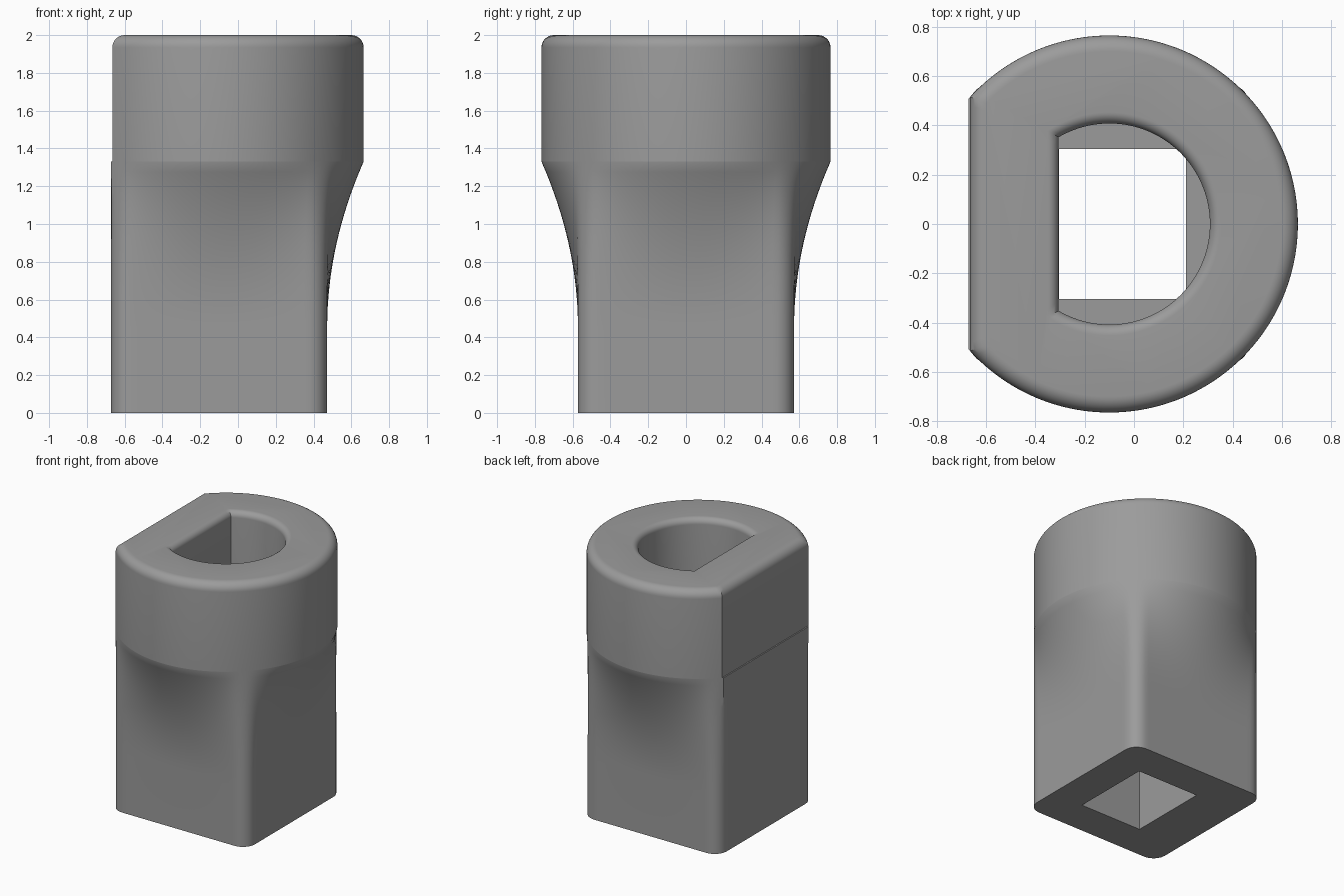
import bpy, bmesh, math

if "Cube" in bpy.data.objects:
    bpy.data.objects.remove(bpy.data.objects["Cube"])

CX = -0.10          # axis of the round head
N_ARC, N_FLAT = 144, 44

grey = bpy.data.materials.new("mid grey")
grey.diffuse_color = (0.33, 0.33, 0.33, 1)
grey.use_nodes = True
grey.node_tree.nodes["Principled BSDF"].inputs["Base Color"].default_value = grey.diffuse_color


def d_ring(radius, flat):
    """Circle cut by a flat on the -x side, as (angle, radius) pairs."""
    a = math.acos(-flat / radius)
    ring = [(-a + 2 * a * i / N_ARC, radius) for i in range(N_ARC)]
    for i in range(N_FLAT):
        t = a + (2 * math.pi - 2 * a) * i / N_FLAT
        ring.append((t, -flat / math.cos(t)))
    return ring


def square_radius(t, half=0.572, corner=0.1):
    """Distance from the axis to a rounded square along angle t."""
    lo, hi = 0.0, 1.0
    for _ in range(40):
        m = (lo + hi) / 2
        qx = abs(m * math.cos(t)) - half + corner
        qy = abs(m * math.sin(t)) - half + corner
        d = math.hypot(max(qx, 0), max(qy, 0)) + min(max(qx, qy), 0) - corner
        lo, hi = (m, hi) if d < 0 else (lo, m)
    return lo


def loft(name, layers):
    """Skin a stack of (z, ring) layers into a closed solid."""
    bm = bmesh.new()
    rings = [[bm.verts.new((CX + r * math.cos(t), r * math.sin(t), z))
              for t, r in ring] for z, ring in layers]
    n = len(rings[0])
    for low, high in zip(rings, rings[1:]):
        for i in range(n):
            j = (i + 1) % n
            bm.faces.new((low[i], low[j], high[j], high[i]))
    bm.faces.new(rings[0][::-1])
    bm.faces.new(rings[-1])
    mesh = bpy.data.meshes.new(name)
    bm.to_mesh(mesh)
    bm.free()
    ob = bpy.data.objects.new(name, mesh)
    bpy.context.collection.objects.link(ob)
    mesh.materials.append(grey)
    return ob


def cut(target, cutter):
    mod = target.modifiers.new("cut", 'BOOLEAN')
    mod.operation, mod.solver, mod.object = 'DIFFERENCE', 'EXACT', cutter
    bpy.context.view_layer.objects.active = target
    bpy.ops.object.modifier_apply(modifier=mod.name)
    bpy.data.objects.remove(cutter)


# Outer body: square shank, curved flare, round head with one flat
shoulder = d_ring(0.765, 0.572)
square = [(t, square_radius(t)) for t, _ in shoulder]
layers = [(0, square)]
for i in range(17):
    s = i / 16
    layers.append((0.45 + 0.88 * s,
                   [(t, a + (b - a) * s * s)
                    for (t, a), (_, b) in zip(square, shoulder)]))
layers.append((1.332, d_ring(0.765, 0.565)))
F = 0.065           # rounded top rim
for i in range(9):
    p = math.pi / 2 * i / 8
    inset = F * (1 - math.cos(p))
    layers.append((2 - F + F * math.sin(p), d_ring(0.765 - inset, 0.565 - inset)))
body = loft("shaft_adapter", layers)

# D-shaped socket in the head, with a rounded mouth
G = 0.045
layers = [(1.0, d_ring(0.408, 0.206))]
for i in range(9):
    p = math.pi / 2 * i / 8
    out = G * (1 - math.cos(p))
    layers.append((2 - G + G * math.sin(p), d_ring(0.408 + out, 0.206 + out)))
layers.append((2.1, d_ring(0.408 + G, 0.206 + G)))
cut(body, loft("socket_cutter", layers))

# Square socket in the shank
bpy.ops.mesh.primitive_cube_add(size=1, location=(-0.0475, 0, 0.4505))
square_cutter = bpy.context.object
square_cutter.scale = (0.515, 0.61, 1.101)
square_cutter.data.materials.append(grey)
bpy.context.view_layer.update()
cut(body, square_cutter)

# Smooth curves, sharp edges
bpy.ops.object.select_all(action='DESELECT')
body.select_set(True)
bpy.context.view_layer.objects.active = body
bpy.ops.object.shade_smooth_by_angle(angle=math.radians(32))
